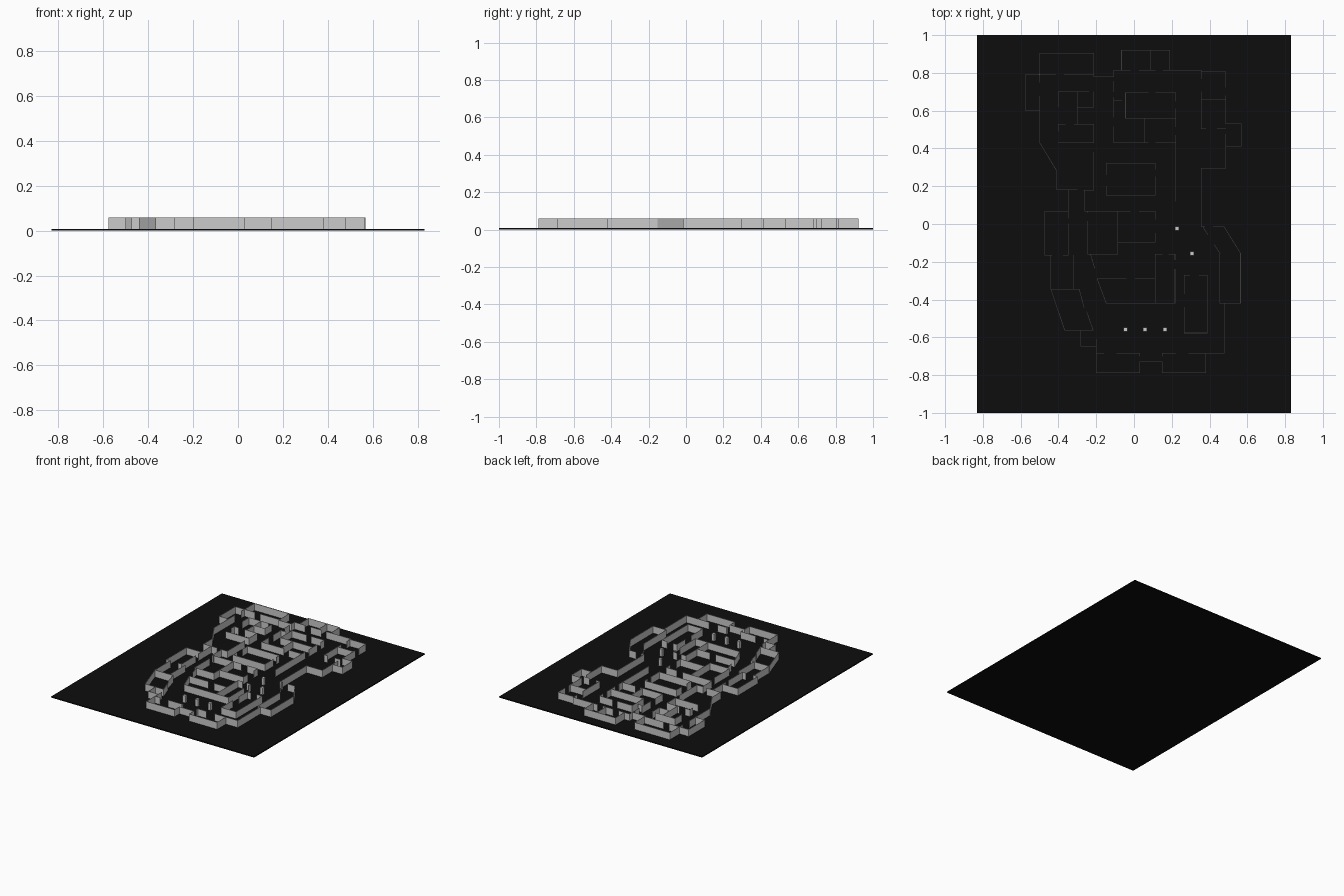
import bpy, bmesh
from mathutils import Vector

BASE, TOP, THICK = 0.008, 0.06, 0.003


def box(bm, a, b, width, z0, z1):
    """Upright box running from plan point a to plan point b."""
    a, b = Vector(a), Vector(b)
    d = (b - a).normalized() * width / 2
    n = Vector((-d.y, d.x))
    ring = [a - d - n, b + d - n, b + d + n, a - d + n]
    lo = [bm.verts.new((p.x, p.y, z0)) for p in ring]
    hi = [bm.verts.new((p.x, p.y, z1)) for p in ring]
    bm.faces.new(lo[::-1])
    bm.faces.new(hi)
    for i in range(4):
        j = (i + 1) % 4
        bm.faces.new((lo[i], lo[j], hi[j], hi[i]))


def finish(name, bm):
    mesh = bpy.data.meshes.new(name)
    bm.to_mesh(mesh)
    bm.free()
    ob = bpy.data.objects.new(name, mesh)
    bpy.context.collection.objects.link(ob)
    return ob


def walls(name, *paths):
    """Wall runs; each path is a plan polyline, door gaps lie between paths."""
    bm = bmesh.new()
    for path in paths:
        for a, b in zip(path, path[1:]):
            box(bm, a, b, THICK, BASE, TOP)
    finish(name, bm)


def room(name, x0, x1, y0, y1, **doors):
    """Rectangular room; n/s/e/w give a (start, end) door gap, or None for no wall."""
    paths = []
    for side in "nsew":
        along_x = side in "ns"
        lo, hi = (x0, x1) if along_x else (y0, y1)
        fixed = {"n": y1, "s": y0, "e": x1, "w": x0}[side]
        gap = doors.get(side, ())
        if gap is None:
            continue
        spans = [(lo, gap[0]), (gap[1], hi)] if gap else [(lo, hi)]
        for a, b in spans:
            if b - a > 0.001:
                paths.append([(a, fixed), (b, fixed)] if along_x else [(fixed, a), (fixed, b)])
    walls(name, *paths)


# Floor slab
bm = bmesh.new()
box(bm, (-0.0, 0), (0.0001, 0), 0.001, 0, BASE)
for v in bm.verts:
    v.co.x = 0.832 if v.co.x > 0 else -0.832
    v.co.y = 1 if v.co.y > 0 else -1
slab = finish("floor_slab", bm)
black = bpy.data.materials.new("black_floor")
black.diffuse_color = (0.004, 0.004, 0.004, 1)
slab.data.materials.append(black)

# Columns
bm = bmesh.new()
for x, y in [(-0.045, -0.558), (0.058, -0.558), (0.163, -0.558), (0.227, -0.025), (0.308, -0.155)]:
    box(bm, (x, y), (x + 0.0001, y), 0.021, BASE, TOP)
finish("columns", bm)

# Northern rooms
room("north_west_room", -0.50, -0.213, 0.79, 0.905, s=(-0.415, -0.37))
walls("west_alcove", [(-0.50, 0.79), (-0.575, 0.79), (-0.575, 0.603), (-0.50, 0.603)],
      [(-0.50, 0.79), (-0.50, 0.75)])
walls("north_west_outer", [(-0.50, 0.675), (-0.50, 0.432), (-0.41, 0.283), (-0.41, 0.182), (-0.30, 0.182)],
      [(-0.265, 0.178), (-0.213, 0.178), (-0.213, 0.38)])
walls("north_outer", [(-0.213, 0.79), (-0.213, 0.78), (-0.108, 0.78), (-0.108, 0.815), (-0.02, 0.815)],
      [(0.028, 0.815), (0.112, 0.815)], [(0.155, 0.815), (0.355, 0.815), (0.355, 0.77)])
room("north_room", -0.066, 0.19, 0.815, 0.92, s=None)
walls("north_room_divider", [(0.087, 0.92), (0.087, 0.815)])

# North inner block
walls("inner_west_upper", [(-0.40, 0.62), (-0.40, 0.70), (-0.24, 0.70)], [(-0.30, 0.70), (-0.30, 0.53)],
      [(-0.30, 0.617), (-0.213, 0.617), (-0.213, 0.70)])
room("inner_west_lower", -0.40, -0.213, 0.43, 0.527, n=(-0.365, -0.315), w=(0.43, 0.49))
walls("inner_corridor", [(-0.108, 0.755), (-0.108, 0.70)], [(-0.066, 0.655), (-0.108, 0.655)],
      [(-0.108, 0.67), (-0.108, 0.565)])
room("inner_north_room", -0.045, 0.222, 0.56, 0.695, n=(0.075, 0.115), e=(0.61, 0.65))
room("inner_south_room", -0.108, 0.222, 0.43, 0.56, n=None, s=(0.075, 0.115), w=(0.515, 0.56), e=(0.47, 0.515))
walls("inner_divider", [(0.057, 0.56), (0.057, 0.43)])
walls("long_wall", [(0.222, 0.43), (0.222, 0.12)])

# North-east rooms
walls("north_east_rooms", [(0.355, 0.70), (0.355, 0.505), (0.38, 0.505)], [(0.44, 0.505), (0.485, 0.505)],
      [(0.355, 0.66), (0.485, 0.66)],
      [(0.355, 0.805), (0.485, 0.805), (0.485, 0.725)], [(0.485, 0.68), (0.485, 0.53)])
walls("east_alcove", [(0.485, 0.53), (0.567, 0.53), (0.567, 0.412), (0.485, 0.412)])
walls("east_outer", [(0.485, 0.475), (0.485, 0.295), (0.355, 0.295), (0.355, -0.015), (0.375, -0.015)],
      [(0.42, -0.015), (0.477, -0.015), (0.564, -0.155), (0.564, -0.42), (0.455, -0.42), (0.455, -0.155),
       (0.425, -0.11)],
      [(0.365, -0.015), (0.39, -0.055)])

# Central rooms
room("central_room", -0.147, 0.113, 0.152, 0.322, w=(0.20, 0.262), e=(0.25, 0.29))
room("middle_east_room", -0.086, 0.113, -0.096, 0.068, n=(-0.02, 0.027), e=(-0.05, 0.025), w=None)
room("middle_west_room", -0.244, -0.086, -0.16, 0.068, w=(0.015, 0.06))
walls("entry_corridor", [(-0.347, 0.182), (-0.347, 0.068)], [(-0.26, 0.178), (-0.26, 0.068), (-0.244, 0.068)])
room("west_room", -0.472, -0.347, -0.165, 0.068, e=(0.0, 0.03), s=(-0.435, -0.375))
walls("central_hall", [(-0.23, -0.16), (-0.208, -0.235)],
      [(-0.195, -0.29), (-0.147, -0.42), (0.217, -0.42), (0.217, -0.24)],
      [(-0.195, -0.29), (-0.04, -0.29)], [(0.007, -0.29), (0.113, -0.29)],
      [(0.113, -0.42), (0.113, -0.16), (0.15, -0.16)], [(0.185, -0.16), (0.217, -0.16), (0.217, -0.19)])

# Southern rooms
walls("south_west_corridor", [(-0.44, -0.165), (-0.44, -0.345)], [(-0.318, -0.165), (-0.318, -0.345)])
walls("slanted_room", [(-0.265, -0.44), (-0.29, -0.345), (-0.44, -0.345), (-0.367, -0.563), (-0.216, -0.563),
                       (-0.25, -0.465)])
room("south_east_room", 0.266, 0.388, -0.577, -0.272, n=(0.295, 0.345), w=(-0.44, -0.37))
walls("south_outer", [(-0.282, -0.563), (-0.282, -0.647), (-0.20, -0.647)], [(-0.20, -0.61), (-0.20, -0.685)],
      [(0.03, -0.73), (0.15, -0.73)], [(0.38, -0.685), (0.477, -0.685), (0.477, -0.42)])
room("south_room_a", -0.20, 0.03, -0.787, -0.685, n=(-0.16, -0.09), e=(-0.73, -0.70))
room("south_room_b", 0.15, 0.38, -0.787, -0.685, n=(0.22, 0.29), w=(-0.73, -0.70))
